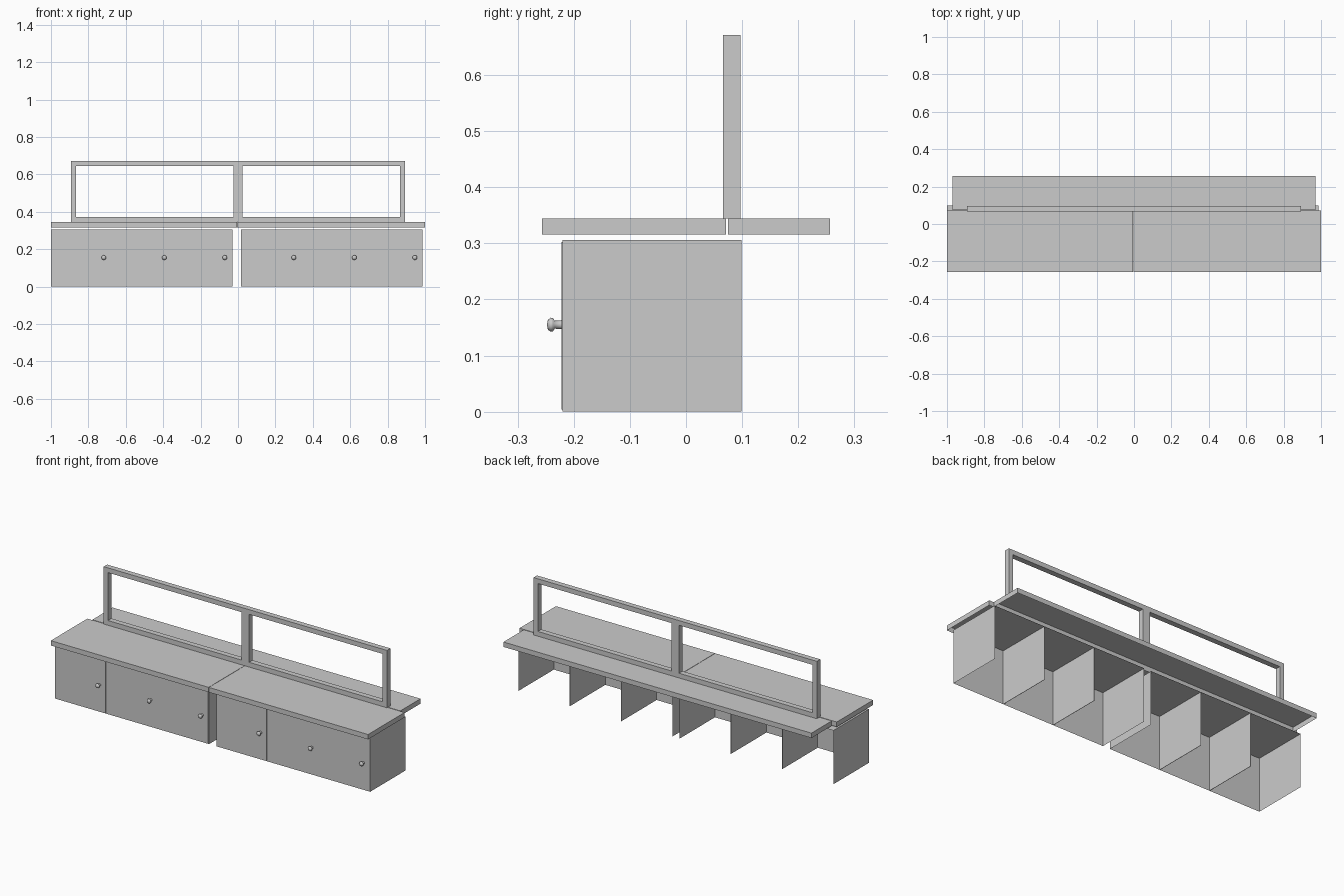
import bpy, bmesh, math
from mathutils import Vector, Matrix

cube = bpy.data.objects.get("Cube")
if cube:
    bpy.data.objects.remove(cube, do_unlink=True)

GREY = (0.6, 0.6, 0.6, 1)
mat = bpy.data.materials.new("light_grey")
mat.use_nodes = True
mat.diffuse_color = GREY
mat.node_tree.nodes["Principled BSDF"].inputs["Base Color"].default_value = GREY

DOWN, BACK = Vector((0, 0, -1)), Vector((0, 1, 0))


def add_box(bm, lo, hi, open_sides=()):
    """Box between two corners, leaving out the faces on the open sides."""
    lo, hi = Vector(lo), Vector(hi)
    m = Matrix.Translation((lo + hi) / 2) @ Matrix.Diagonal((*(hi - lo), 1))
    verts = bmesh.ops.create_cube(bm, size=1, matrix=m)["verts"]
    bm.normal_update()
    faces = {f for v in verts for f in v.link_faces}
    gone = [f for f in faces if any(f.normal.dot(s) > 0.9 for s in open_sides)]
    if gone:
        bmesh.ops.delete(bm, geom=gone, context="FACES")


def finish(name, bm):
    mesh = bpy.data.meshes.new(name)
    bm.to_mesh(mesh)
    bm.free()
    mesh.materials.append(mat)
    ob = bpy.data.objects.new(name, mesh)
    bpy.context.collection.objects.link(ob)
    return ob


def box(name, lo, hi, open_sides=()):
    bm = bmesh.new()
    add_box(bm, lo, hi, open_sides)
    return finish(name, bm)


def knob(name, x, y, z):
    """Mushroom knob turned around an axis pointing forward."""
    profile = [(0.008, 0), (0.007, 0.012), (0.012, 0.015), (0.0125, 0.019),
               (0.009, 0.024), (0, 0.026)]
    bm = bmesh.new()
    vs = [bm.verts.new((x + r, y - d, z)) for r, d in profile]
    es = [bm.edges.new(p) for p in zip(vs, vs[1:])]
    bmesh.ops.spin(bm, geom=vs + es, cent=(x, y, z), axis=(0, 1, 0),
                   angle=math.tau, steps=20)
    bmesh.ops.remove_doubles(bm, verts=bm.verts, dist=0.0001)
    bmesh.ops.recalc_face_normals(bm, faces=bm.faces)
    for f in bm.faces:
        f.smooth = True
    finish(name, bm)


# Cabinets: shells open at the back and underneath, with dividers and doors
PITCH, FRONT, REAR, TOP = 0.3235, -0.22, 0.099, 0.306
for side, x0 in (("right", -0.999), ("left", 0.017)):
    box(f"{side}_cabinet", (x0, FRONT, 0), (x0 + 3 * PITCH, REAR, TOP), (DOWN, BACK))
    for i in range(3):
        a, b = x0 + i * PITCH, x0 + (i + 1) * PITCH
        if i:
            box(f"{side}_divider_{i}", (a - 0.001, FRONT, 0), (a + 0.001, REAR, TOP))
        box(f"{side}_door_{i + 1}", (a + 0.004, FRONT - 0.002, 0.004),
            (b - 0.004, FRONT, TOP - 0.004))
        knob(f"{side}_knob_{i + 1}", b - 0.042, FRONT - 0.002, 0.155)

# Worktops: trays open underneath
Z0, Z1 = 0.316, 0.344
box("right_worktop", (-1, -0.257, Z0), (-0.005, 0.071, Z1), (DOWN,))
box("left_worktop", (-0.003, -0.257, Z0), (1, 0.071, Z1), (DOWN,))
box("back_worktop", (-0.971, 0.075, Z0), (0.971, 0.257, Z1), (DOWN,))

# Upright frame with two openings
W, H, T, Y0, Y1 = 0.893, 0.671, 0.027, 0.066, 0.097
bm = bmesh.new()
for z in (Z1, H - T):
    add_box(bm, (-W, Y0, z), (W, Y1, z + T))
for a, b in ((-W, T - W), (-0.024, 0.024), (W - T, W)):
    add_box(bm, (a, Y0, Z1 + T), (b, Y1, H - T))
finish("upright_frame", bm)
